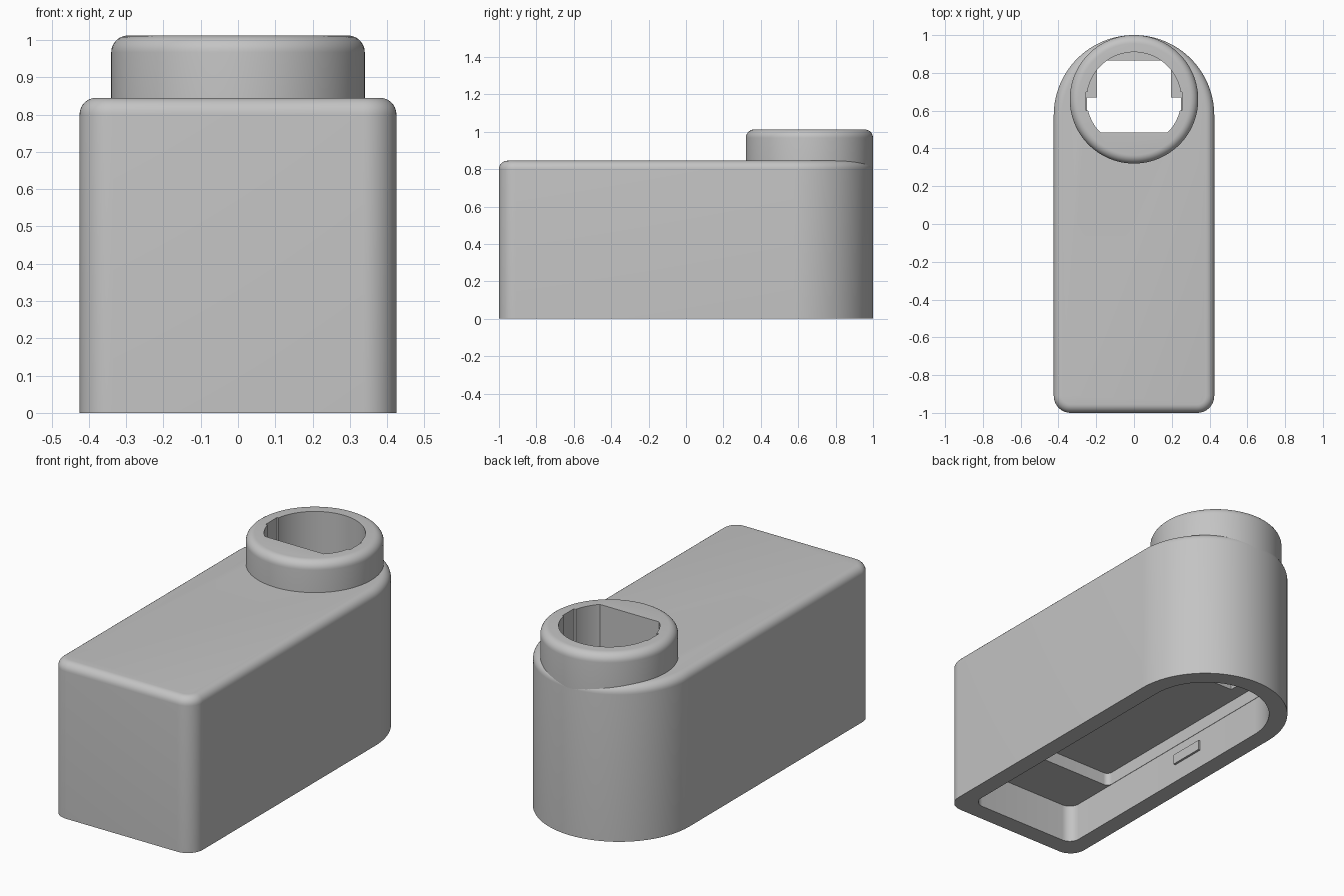
import bpy, bmesh
from math import sin, cos, pi

cube = bpy.data.objects.get("Cube")
if cube:
    bpy.data.objects.remove(cube, do_unlink=True)

grey = bpy.data.materials.new("plain grey")
grey.use_nodes = True
GREY = (0.55, 0.55, 0.55, 1)
grey.diffuse_color = GREY
grey.node_tree.nodes["Principled BSDF"].inputs["Base Color"].default_value = GREY

HALF = 0.425        # half width of the housing
ARC_Y = 0.575       # centre of its round back
BORE_Y = 0.66       # centre of the collar and bore


def arc(cx, cy, r, a0, a1, n):
    return [(cx + r * cos(a0 + (a1 - a0) * i / n),
             cy + r * sin(a0 + (a1 - a0) * i / n)) for i in range(n + 1)]


def housing_outline(inset, front, corner):
    """Round back, straight sides, rounded front corners."""
    w = HALF - inset
    return (arc(0, ARC_Y, w, 0, pi, 64)
            + arc(corner - w, front + corner, corner, pi, 1.5 * pi, 10)
            + arc(w - corner, front + corner, corner, 1.5 * pi, 2 * pi, 10))


def prism(name, points, z0, z1, round_top=0):
    """Extrude an outline, optionally rounding its top rim."""
    bm = bmesh.new()
    base = bm.faces.new([bm.verts.new((x, y, z0)) for x, y in points])
    grown = bmesh.ops.extrude_face_region(bm, geom=[base], use_keep_orig=True)
    for v in grown["geom"]:
        if isinstance(v, bmesh.types.BMVert):
            v.co.z = z1
    bmesh.ops.recalc_face_normals(bm, faces=bm.faces)
    if round_top:
        rim = [e for e in bm.edges if all(abs(v.co.z - z1) < 1e-5 for v in e.verts)]
        bmesh.ops.bevel(bm, geom=rim, offset=round_top, segments=7,
                        profile=0.5, affect='EDGES')
    mesh = bpy.data.meshes.new(name)
    bm.to_mesh(mesh)
    bm.free()
    obj = bpy.data.objects.new(name, mesh)
    bpy.context.collection.objects.link(obj)
    mesh.materials.append(grey)
    return obj


def box(name, x0, x1, y0, y1, z0, z1):
    return prism(name, [(x0, y0), (x1, y0), (x1, y1), (x0, y1)], z0, z1)


def carve(obj, cutters):
    """Subtract the cutters and keep the result as the object's mesh."""
    for c in cutters:
        m = obj.modifiers.new("cut", 'BOOLEAN')
        m.operation, m.solver, m.object = 'DIFFERENCE', 'EXACT', c
    graph = bpy.context.evaluated_depsgraph_get()
    mesh = bpy.data.meshes.new_from_object(obj.evaluated_get(graph))
    obj.modifiers.clear()
    obj.data = mesh


# Main parts
housing = prism("housing", housing_outline(0, -1, 0.09), 0, 0.845, 0.045)
collar = prism("collar", arc(0, BORE_Y, 0.34, 0, 2 * pi, 96)[:-1], 0.78, 1.012, 0.045)

# Stepped cavity underneath
shallow = prism("shallow_cavity_cutter", housing_outline(0.095, -0.9, 0.06), -0.1, 0.21)
deep = prism("deep_cavity_cutter", housing_outline(0.097, -0.6, 0.03), 0.1, 0.28)

# Bore with one flat side, a keyed passage below it and two side notches
flat = 0.485
bore = prism("bore_cutter",
             [(x, max(y, flat)) for x, y in arc(0, BORE_Y, 0.25, -pi / 4, 5 * pi / 4, 72)],
             0.7, 1.1)
passage = prism("passage_cutter",
                [(-0.25, flat), (0.25, flat), (0.25, 0.67), (0.195, 0.67),
                 (0.195, 0.865), (-0.195, 0.865), (-0.195, 0.67), (-0.25, 0.67)],
                0.2, 0.72)
notches = box("notch_cutter", -0.255, 0.255, 0.6, 0.7, 0.7, 1.1)

carve(housing, [shallow, deep, passage, bore, notches])
carve(collar, [bore, notches])
for cutter in (shallow, deep, passage, bore, notches):
    bpy.data.objects.remove(cutter, do_unlink=True)

# Small catches on the inner side walls
wall = HALF - 0.095
for side, label in ((1, "left"), (-1, "right")):
    xs = sorted((side * (wall - 0.012), side * (wall + 0.02)))
    box(label + "_catch", xs[0], xs[1], -0.06, 0.14, 0.1, 0.155)

# Smooth curves, sharp edges
for obj in (housing, collar):
    bpy.ops.object.select_all(action='DESELECT')
    obj.select_set(True)
    bpy.context.view_layer.objects.active = obj
    bpy.ops.object.shade_smooth_by_angle(angle=pi / 6)
